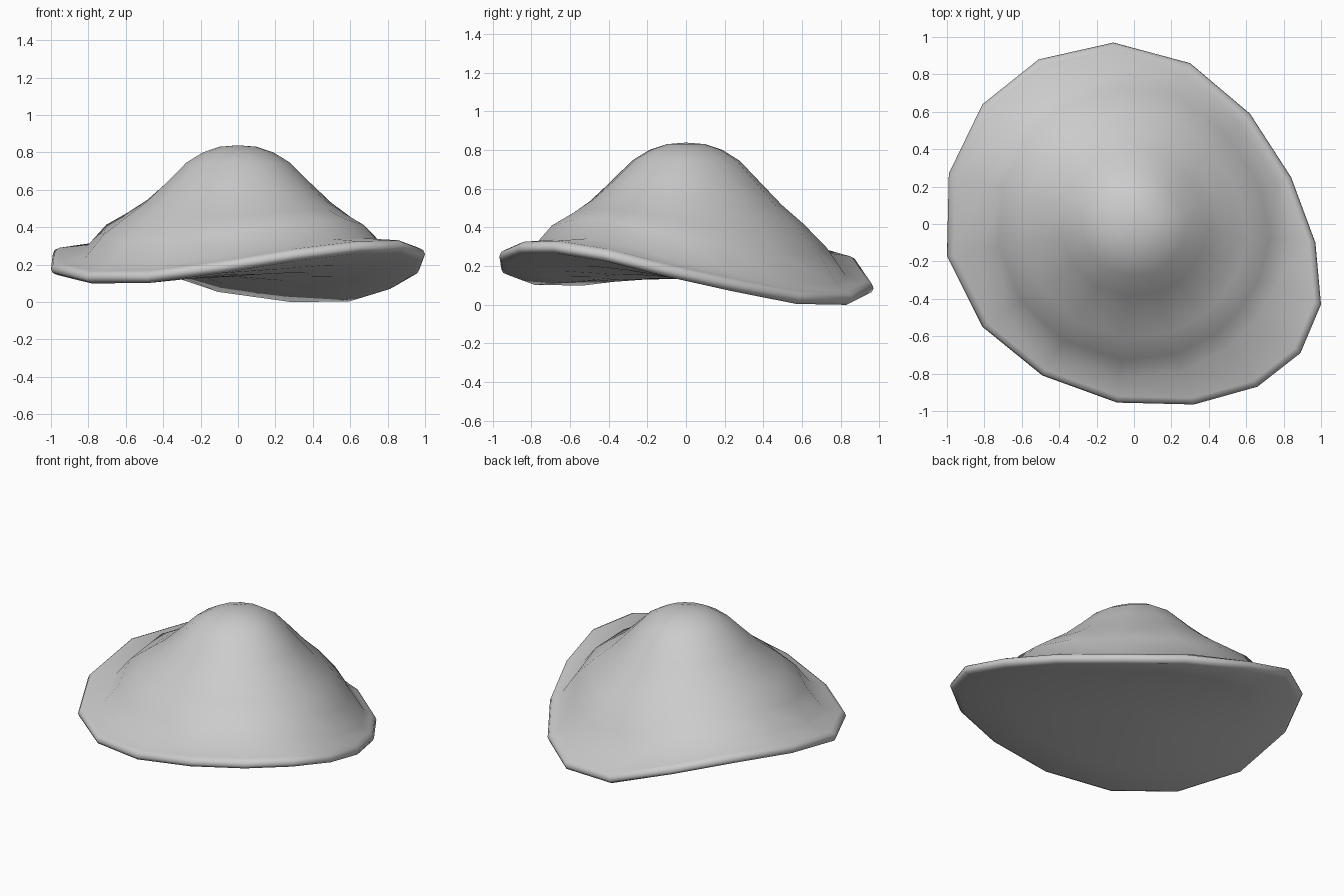
import bpy, bmesh, math

if "Cube" in bpy.data.objects:
    bpy.data.objects.remove(bpy.data.objects["Cube"])

# Brim outline: x, y and height of its upper edge at each of 16 corners
RIM = [(-.11, .97, .12), (-.51, .88, .25), (-.81, .64, .315), (-.99, .27, .29),
       (-1, -.17, .21), (-.81, -.55, .165), (-.49, -.81, .168), (-.09, -.955, .22),
       (.32, -.965, .285), (.66, -.87, .325), (.89, -.69, .33), (1, -.43, .29),
       (.97, -.10, .21), (.84, .25, .135), (.62, .59, .07), (.30, .86, .065)]
THICK = .066
MEAN = .2
CENTRE = .135

# Crown rings: radius, height, how much the height follows the wavy brim
CROWN = [(.10, .83, 0), (.19, .80, 0), (.28, .745, .02), (.39, .635, .08),
         (.50, .53, .2), (.61, .447, .35), (.73, .352, .68), (.83, .225, .9)]
# Rounded brim edge: share of the outline radius, drop below the upper edge
EDGE = [(.965, 0), (.99, .012), (1, .035), (.99, .055), (.965, THICK)]
# Closed underside: share of the radius
UNDER = [.7, .4]

bm = bmesh.new()
rings = []


def add_ring(point):
    ring = []
    for x, y, z in RIM:
        r, h = point(math.hypot(x, y), z)
        k = r / math.hypot(x, y)
        ring.append(bm.verts.new((x * k, y * k, h)))
    rings.append(ring)


for cr, cz, w in CROWN:
    add_ring(lambda R, z: (cr * min(1, .91 * R / .83), cz + w * (z - MEAN)))
for f, d in EDGE:
    add_ring(lambda R, z: (R * f, z - d))
for f in UNDER:
    # the underside is a shallow saddle
    add_ring(lambda R, z: (R * f, CENTRE + (z - THICK - CENTRE) * f * f))

for a, b in zip(rings, rings[1:]):
    for i in range(16):
        j = (i + 1) % 16
        bm.faces.new((a[i], b[i], b[j], a[j]))

# Close the top and the bottom
for ring, h in ((rings[0], .838), (rings[-1], CENTRE)):
    c = bm.verts.new((0, 0, h))
    for i in range(16):
        bm.faces.new((ring[i], ring[(i + 1) % 16], c))

bmesh.ops.recalc_face_normals(bm, faces=bm.faces[:])
me = bpy.data.meshes.new("floppy_hat")
bm.to_mesh(me)
bm.free()
hat = bpy.data.objects.new("floppy_hat", me)
bpy.context.collection.objects.link(hat)
bpy.context.view_layer.objects.active = hat
hat.select_set(True)
bpy.ops.object.shade_smooth_by_angle(angle=math.radians(60))
